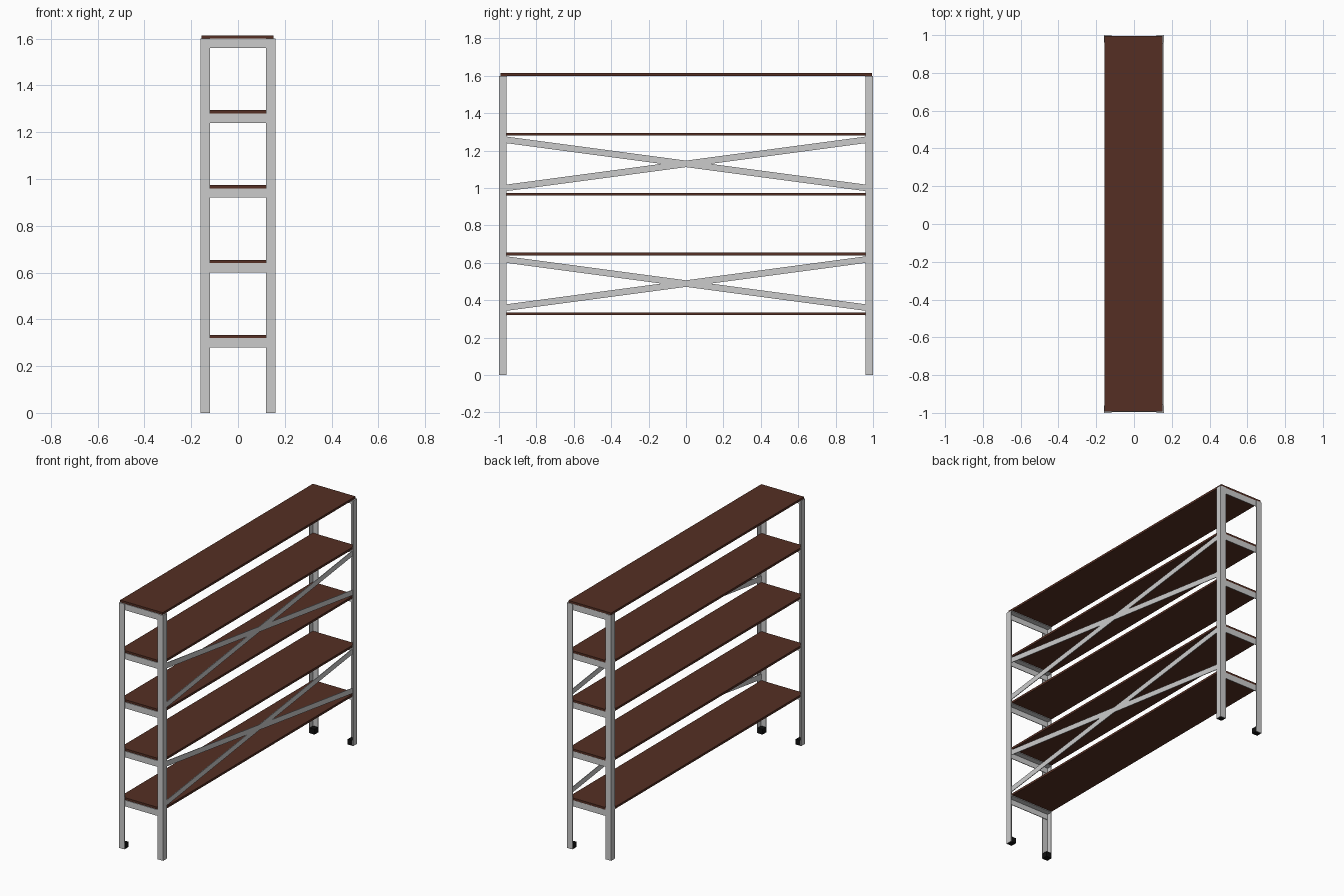
import bpy, bmesh
from mathutils import Vector

if "Cube" in bpy.data.objects:
    bpy.data.objects.remove(bpy.data.objects["Cube"])

W, L, H = 0.16, 1.0, 1.6      # half width, half length, post height
T, F = 0.004, 0.04            # sheet thickness, flange width


def material(name, rgb):
    m = bpy.data.materials.new(name)
    m.diffuse_color = (*rgb, 1)
    m.use_nodes = True
    m.node_tree.nodes["Principled BSDF"].inputs["Base Color"].default_value = m.diffuse_color
    return m


wood = material("dark_wood", (0.09, 0.028, 0.017))
rubber = material("black_rubber", (0.005, 0.005, 0.005))


def prism(name, profile, along, mat=None):
    """Extrude a closed 3D profile along a vector."""
    bm = bmesh.new()
    face = bm.faces.new([bm.verts.new(p) for p in profile])
    new = bmesh.ops.extrude_face_region(bm, geom=[face])["geom"]
    bmesh.ops.translate(bm, vec=Vector(along),
                        verts=[v for v in new if isinstance(v, bmesh.types.BMVert)])
    bmesh.ops.recalc_face_normals(bm, faces=bm.faces)
    me = bpy.data.meshes.new(name)
    bm.to_mesh(me)
    bm.free()
    ob = bpy.data.objects.new(name, me)
    bpy.context.collection.objects.link(ob)
    if mat:
        me.materials.append(mat)
    return ob


def box(name, lo, hi, mat=None):
    (x0, y0, z0), (x1, y1, z1) = lo, hi
    return prism(name, [(x0, y0, z0), (x1, y0, z0), (x1, y1, z0), (x0, y1, z0)],
                 (0, 0, z1 - z0), mat)


# angle-section profile with its corner at the origin
ANGLE = [(0, 0), (F, 0), (F, T), (T, T), (T, F), (0, F)]

# corner posts open to the inside, with rubber feet in the corner
for sx, nx in ((-1, "left"), (1, "right")):
    for sy, ny in ((-1, "front"), (1, "back")):
        prism(f"{ny}_{nx}_post",
              [(sx * (W - a), sy * (L - b), 0) for a, b in ANGLE], (0, 0, H))
        box(f"{ny}_{nx}_foot", (sx * (W - T), sy * (L - T), 0),
            (sx * (W - F), sy * (L - F), 0.035), rubber)

# shelves resting on angle-section end rails
for i in range(1, 6):
    z = 0.32 * i
    box(f"shelf_{i}", (-0.156, -0.992, z), (0.151, 0.995, z + 0.014), wood)
    for sy, ny in ((-1, "front"), (1, "back")):
        prism(f"{ny}_rail_{i}",
              [(-W + T, sy * (L - T - a), z - b) for a, b in ANGLE],
              (2 * (W - T), 0, 0))

# flat cross braces on the right side
for zc, n in ((0.489, "lower"), (1.129, "upper")):
    for s, d in ((-1, "falling"), (1, "rising")):
        e, h, r = L - T, 0.0175, 0.1335
        prism(f"{n}_{d}_brace",
              [(0.152, y, zc + s * r * y + k)
               for y, k in ((-e, -h), (e, -h), (e, h), (-e, h))], (T, 0, 0))
